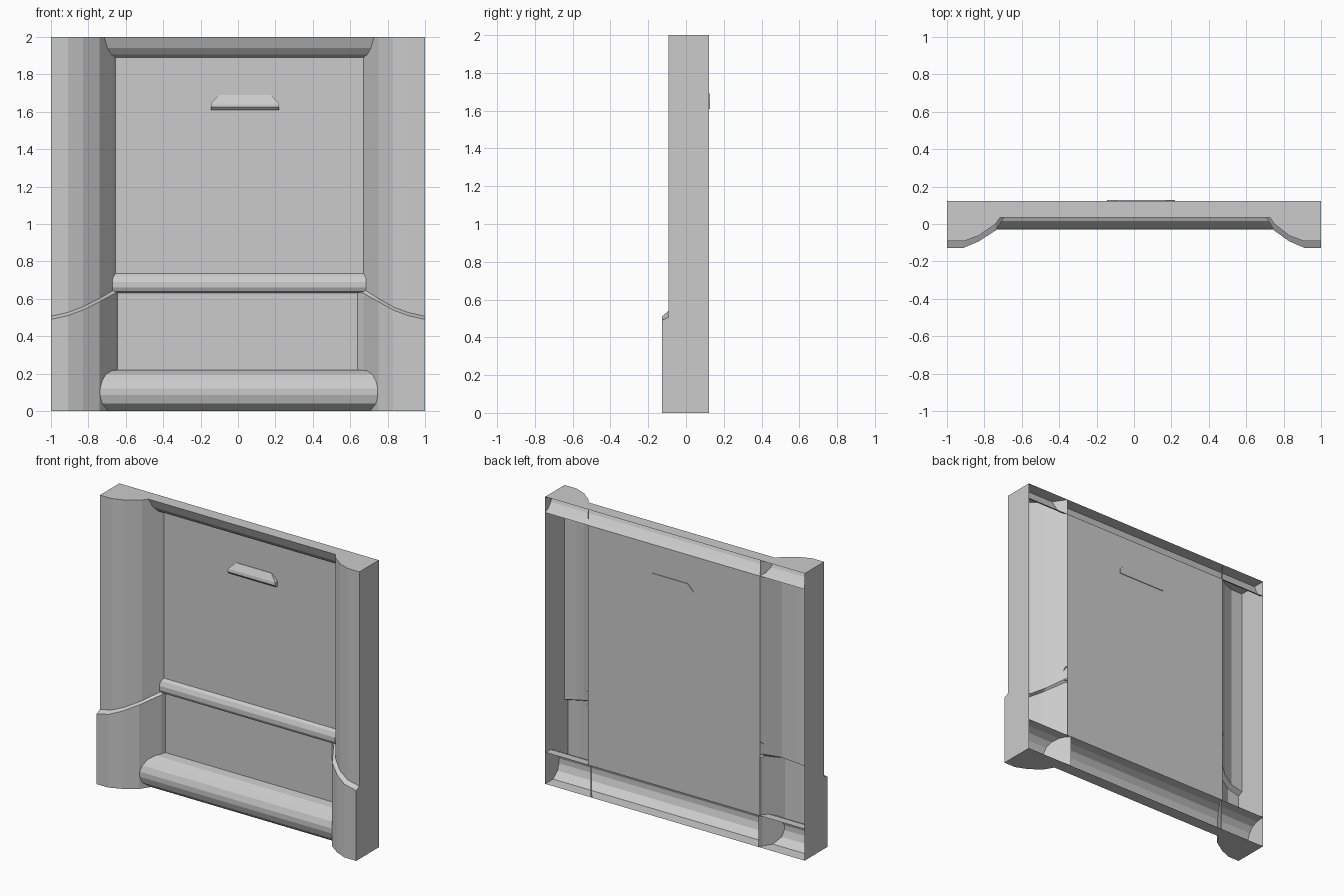
import bpy
from mathutils import Vector

cube = bpy.data.objects.get("Cube")
if cube:
    bpy.data.objects.remove(cube, do_unlink=True)

grey = bpy.data.materials.new("plain_grey")
grey.use_nodes = True
colour = (0.6, 0.6, 0.6, 1)
grey.diffuse_color = colour
grey.node_tree.nodes["Principled BSDF"].inputs["Base Color"].default_value = colour

BACK = 0.122   # plane of the panel and of the open rear edge
TOP = 2.0
LEDGE = 0.035  # front edge of the top and bottom strips


def make(name, verts, faces, facing):
    """Flat-shaded mesh whose normals point roughly along `facing`."""
    mesh = bpy.data.meshes.new(name)
    mesh.from_pydata(verts, [], faces)
    mesh.update()
    lean = sum((p.normal * p.area for p in mesh.polygons), Vector())
    if lean.dot(Vector(facing)) < 0:
        mesh.flip_normals()
    mesh.materials.append(grey)
    obj = bpy.data.objects.new(name, mesh)
    bpy.context.collection.objects.link(obj)
    return obj


def loft(name, rows, facing=(0, -1, 0)):
    n = len(rows[0])
    faces = [(r * n + i, r * n + i + 1, (r + 1) * n + i + 1, (r + 1) * n + i)
             for r in range(len(rows) - 1) for i in range(n - 1)]
    return make(name, [p for row in rows for p in row], faces, facing)


def moulding(name, x0, x1, profile):
    """Sweep a (y, z) profile along x."""
    return loft(name, [[(x, y, z) for y, z in profile] for x in (x0, x1)])


def polygon(name, points, facing):
    return make(name, points, [tuple(range(len(points)))], facing)


# Back panel
polygon("back_panel", [(-0.655, BACK, 0.22), (0.67, BACK, 0.22),
                       (0.67, BACK, 1.89), (-0.655, BACK, 1.89)], (0, -1, 0))

# Horizontal mouldings
moulding("top_cornice", -1, 1,
         [(BACK, 1.89), (0.09, 1.905), (0.06, 1.94), (LEDGE, TOP)])
moulding("base_roll", -1, 1,
         [(BACK, 0.22), (0.06, 0.215), (0.015, 0.195), (-0.015, 0.16),
          (-0.03, 0.12), (-0.03, 0.085), (-0.015, 0.04), (LEDGE, 0)])
moulding("middle_rail", -0.67, 0.685,
         [(BACK, 0.735), (0.105, 0.72), (0.092, 0.69),
          (0.092, 0.66), (0.102, 0.64), (BACK, 0.63)])

# Top and bottom strips
for name, z, up in (("top_strip", TOP, 1), ("bottom_strip", 0, -1)):
    polygon(name, [(-1, LEDGE, z), (1, LEDGE, z), (1, BACK, z), (-1, BACK, z)],
            (0, 0, up))

# Side pillars: slim above, thicker below a curved sloping lip
LIP = (0.49, 0.49, 0.51, 0.54, 0.585, 0.63, 0.635)
for side, s, steep, inner, foot in (("right", -1, 0.74, 0.655, 0.645),
                                    ("left", 1, 0.75, 0.67, 0.64)):
    upper = [(1, BACK), (1, -0.092), (0.91, -0.092), (0.83, -0.062),
             (steep, 0), (inner + 0.01, 0.106), (inner, BACK)]
    lower = [(1, BACK), (1, -0.127), (0.91, -0.127), (0.83, -0.093),
             (steep, -0.035), (inner, 0.095), (foot, BACK)]
    loft(side + "_pillar", [
        [(s * x, y, 0) for x, y in lower],
        [(s * x, y, z) for (x, y), z in zip(lower, LIP)],
        [(s * x, y, z + 0.017) for (x, y), z in zip(upper, LIP)],
        [(s * x, y, TOP) for x, y in upper]], (s, -1, 0))
    for label, outline, z, up in (("top", upper, TOP, 1), ("bottom", lower, 0, -1)):
        (xa, ya), (xb, yb) = outline[4:6]
        cut = xa + (xb - xa) * (LEDGE - ya) / (yb - ya)
        ring = [(1, LEDGE)] + outline[1:5] + [(cut, LEDGE)]
        polygon(f"{side}_pillar_{label}", [(s * x, y, z) for x, y in ring], (0, 0, up))

# Handle: wedge with clipped upper corners, set through the panel
sections = [(-0.1, 0.175, 0.118, 1.69), (-0.145, 0.22, 0.095, 1.645),
            (-0.145, 0.22, 0.092, 1.625), (-0.145, 0.22, 0.105, 1.61)]
front = [[(a, y, z), (b, y, z)] for a, b, y, z in sections]
rear = [[(a, 0.127, z), (b, 0.127, z)] for a, b, y, z in sections]
loft("handle_front", [rear[0]] + front + [rear[-1]])
loft("handle_back", rear, (0, 1, 0))
for name, end, s in (("handle_right_end", 0, -1), ("handle_left_end", 1, 1)):
    loft(name, [[r[end] for r in front], [r[end] for r in rear]], (s, 0, 0))
